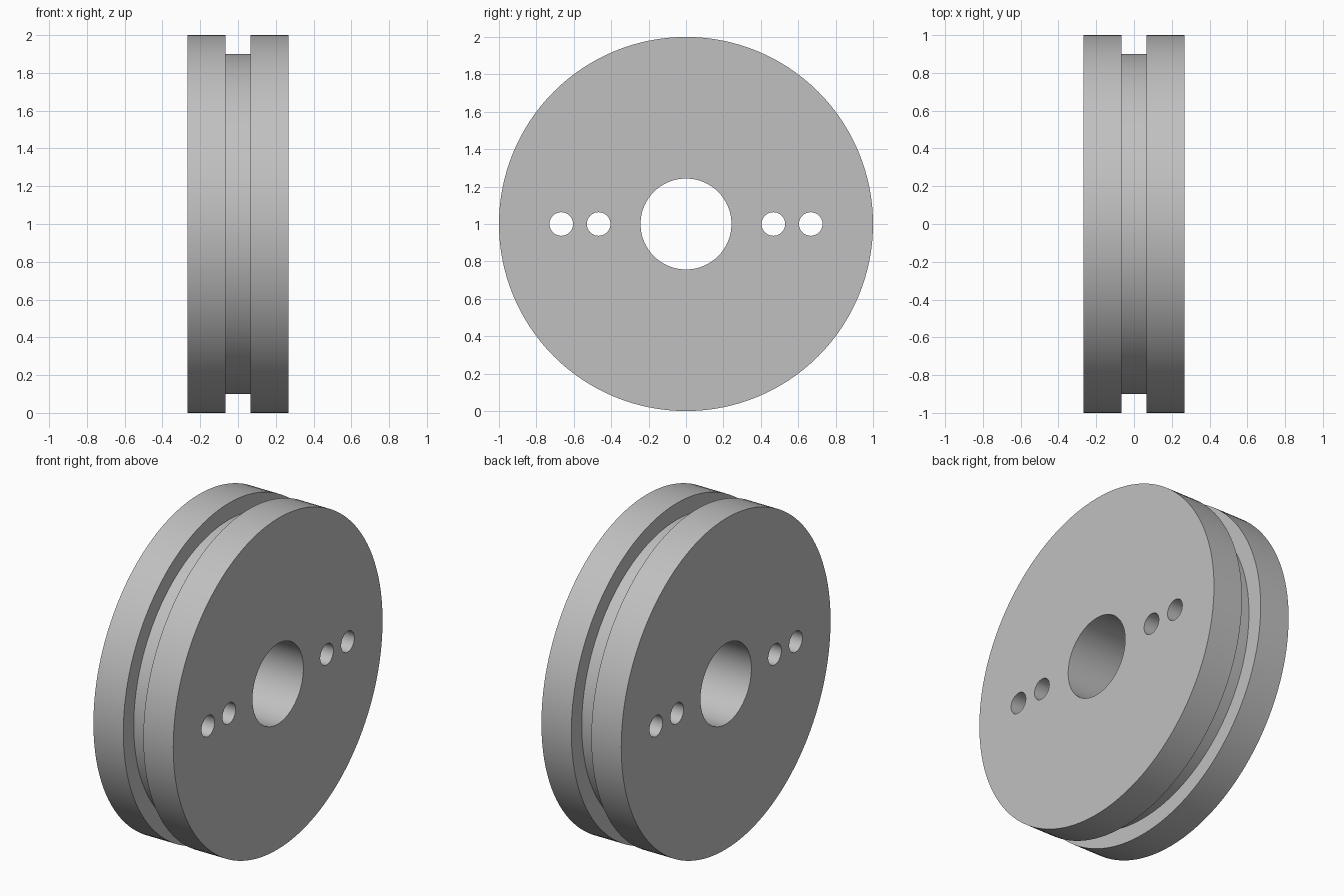
import bpy, bmesh, math
from mathutils import Matrix, Vector

cube = bpy.data.objects.get("Cube")
if cube:
    bpy.data.objects.remove(cube, do_unlink=True)

RIM, GROOVE, BORE = 1.0, 0.9, 0.243      # radii
HALF, SLOT = 0.267, 0.067                # half widths along x
PIN_R, PIN_Y = 0.063, (-0.667, -0.467, 0.467, 0.667)
CENTRE = Vector((0, 0, 1))

metal = bpy.data.materials.new("plain grey")
metal.use_nodes = True
colour = (0.53, 0.53, 0.53, 1)
metal.diffuse_color = colour
metal.node_tree.nodes["Principled BSDF"].inputs["Base Color"].default_value = colour


def add_object(name, bm):
    mesh = bpy.data.meshes.new(name)
    bmesh.ops.recalc_face_normals(bm, faces=bm.faces)
    bm.to_mesh(mesh)
    bm.free()
    obj = bpy.data.objects.new(name, mesh)
    bpy.context.collection.objects.link(obj)
    mesh.materials.append(metal)
    return obj


# Grooved wheel: closed (x, radius) section turned about the x axis
section = [(-HALF, BORE), (-HALF, RIM), (-SLOT, RIM), (-SLOT, GROOVE),
           (SLOT, GROOVE), (SLOT, RIM), (HALF, RIM), (HALF, BORE)]
bm = bmesh.new()
verts = [bm.verts.new(CENTRE + Vector((x, 0, r))) for x, r in section]
edges = [bm.edges.new((verts[i - 1], verts[i])) for i in range(len(verts))]
bmesh.ops.spin(bm, geom=verts + edges, cent=CENTRE, axis=(1, 0, 0),
               angle=math.tau, steps=128, use_merge=True)
bmesh.ops.remove_doubles(bm, verts=bm.verts, dist=0.0001)
wheel = add_object("grooved_wheel", bm)

# Four pin holes drilled straight through
bm = bmesh.new()
for y in PIN_Y:
    bmesh.ops.create_cone(
        bm, cap_ends=True, segments=48, radius1=PIN_R, radius2=PIN_R, depth=1,
        matrix=Matrix.Translation(CENTRE + Vector((0, y, 0)))
        @ Matrix.Rotation(math.pi / 2, 4, 'Y'))
drill = add_object("pin_hole_cutter", bm)
drill.hide_render = True

cut = wheel.modifiers.new("pin holes", 'BOOLEAN')
cut.operation = 'DIFFERENCE'
cut.solver = 'EXACT'
cut.object = drill
bpy.ops.object.select_all(action='DESELECT')
wheel.select_set(True)
bpy.context.view_layer.objects.active = wheel
bpy.ops.object.modifier_apply(modifier=cut.name)
bpy.data.objects.remove(drill, do_unlink=True)

bpy.ops.object.shade_smooth_by_angle(angle=math.radians(30))
